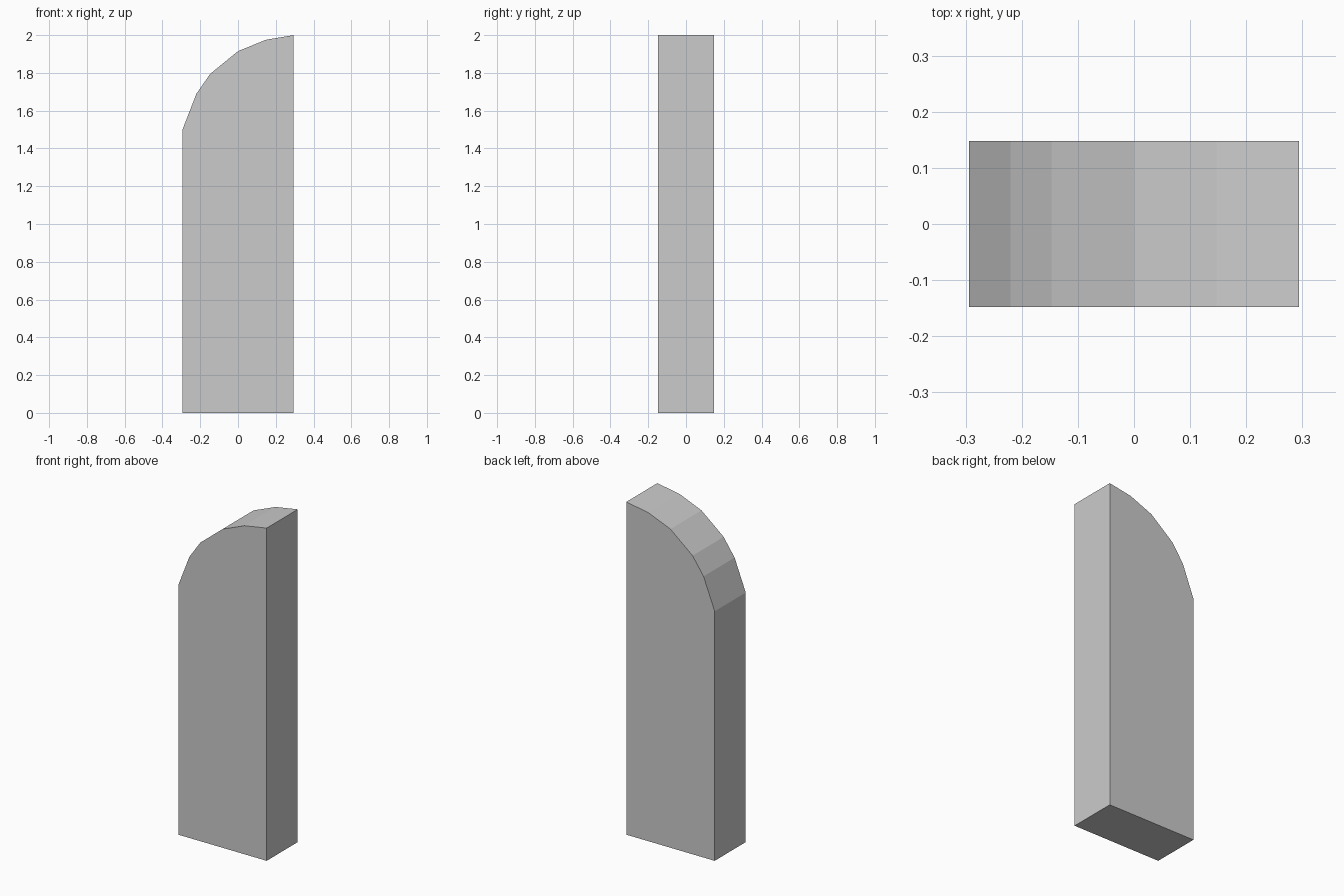
import bpy
import bmesh

if "Cube" in bpy.data.objects:
    bpy.data.objects.remove(bpy.data.objects["Cube"])

DEPTH = 0.295

# Curved top edge of the post, left to right (x, z)
TOP = [(-0.294, 1.50), (-0.22, 1.69), (-0.147, 1.795),
       (0.0, 1.915), (0.147, 1.975), (0.294, 2.0)]

bm = bmesh.new()

# Front face: vertical strips under each segment of the curve
upper = [bm.verts.new((x, -DEPTH / 2, z)) for x, z in TOP]
lower = [bm.verts.new((x, -DEPTH / 2, 0)) for x, z in TOP]
front = [bm.faces.new((lower[i], lower[i + 1], upper[i + 1], upper[i]))
         for i in range(len(TOP) - 1)]

# Pull the profile back to make the solid post
result = bmesh.ops.extrude_face_region(bm, geom=front, use_keep_orig=True)
moved = [g for g in result["geom"] if isinstance(g, bmesh.types.BMVert)]
bmesh.ops.translate(bm, verts=moved, vec=(0, DEPTH, 0))
bmesh.ops.recalc_face_normals(bm, faces=bm.faces)

mesh = bpy.data.meshes.new("curved_top_post")
bm.to_mesh(mesh)
bm.free()
post = bpy.data.objects.new("curved_top_post", mesh)
bpy.context.collection.objects.link(post)
